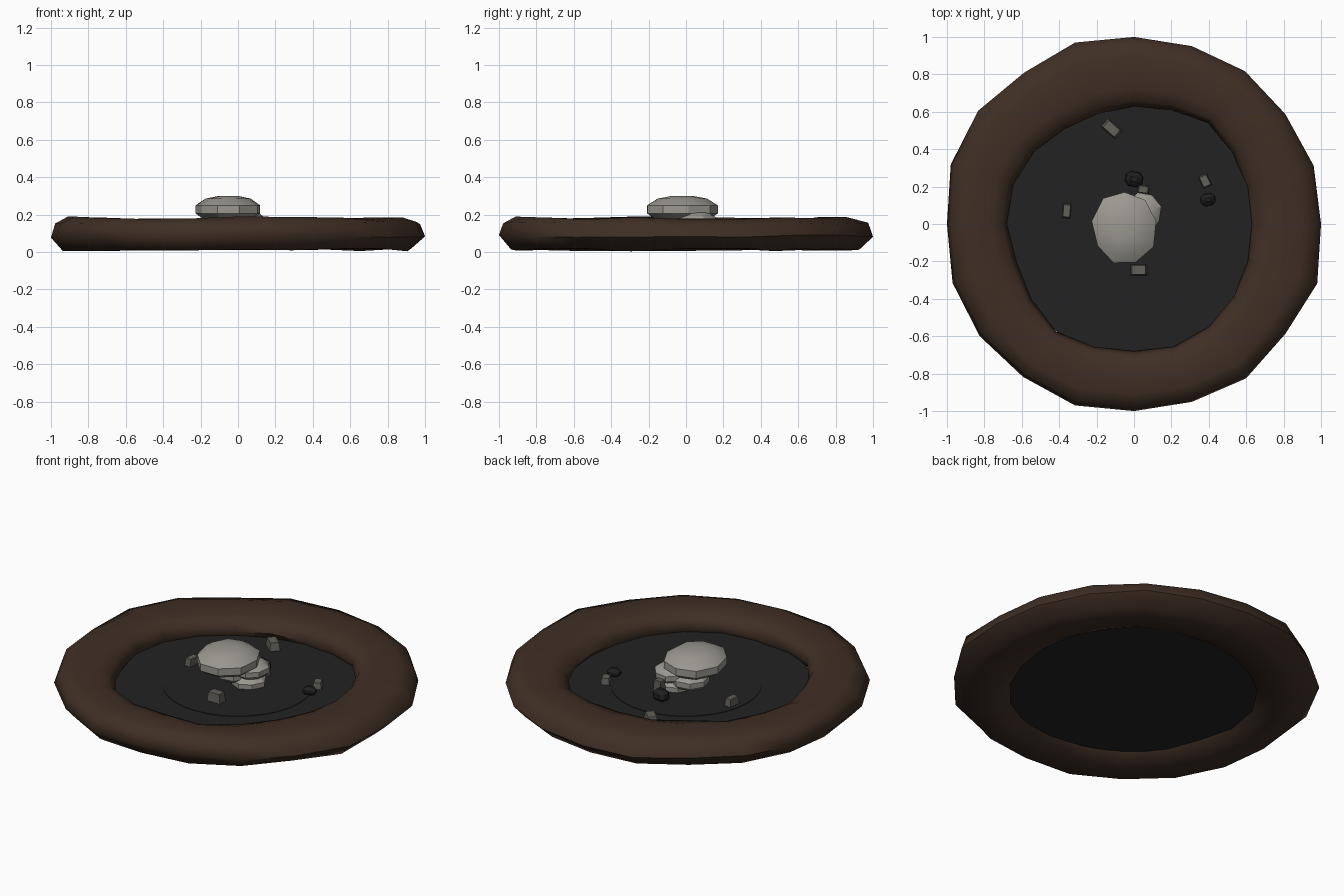
import bpy, bmesh, math, random
from mathutils import Matrix

random.seed(4)
if "Cube" in bpy.data.objects:
    bpy.data.objects.remove(bpy.data.objects["Cube"], do_unlink=True)


def material(name, r, g, b):
    m = bpy.data.materials.new(name)
    m.use_nodes = True
    m.diffuse_color = (r, g, b, 1)
    m.node_tree.nodes["Principled BSDF"].inputs["Base Color"].default_value = (r, g, b, 1)
    return m


earth = material("dark earth", .05, .028, .018)
ash = material("charcoal ash", .016, .016, .016)
pale = material("pale stone", .33, .315, .28)
grey = material("grey stone", .12, .115, .1)
coal = material("black coal", .014, .014, .014)


def add_object(name, bm, mat, angle):
    bmesh.ops.recalc_face_normals(bm, faces=bm.faces)
    mesh = bpy.data.meshes.new(name)
    bm.to_mesh(mesh)
    bm.free()
    mesh.materials.append(mat)
    obj = bpy.data.objects.new(name, mesh)
    bpy.context.collection.objects.link(obj)
    bpy.ops.object.select_all(action='DESELECT')
    obj.select_set(True)
    bpy.context.view_layer.objects.active = obj
    bpy.ops.object.shade_smooth_by_angle(angle=math.radians(angle))
    return obj


def bridge(bm, a, b):
    """Join two closed loops of vertices with quads."""
    n = len(a)
    for i in range(n):
        j = (i + 1) % n
        bm.faces.new((a[i], a[j], b[j], b[i]))


# Uneven earth ring: one cross-section swept round, with inner and outer radii in percent
def earth_ring():
    outer = [100, 101, 100, 101, 100, 100, 102, 100, 103, 103,
             100, 102, 102, 101, 102, 100, 100, 102, 100, 103]
    inner = [63, 64, 65, 67, 64, 63, 62, 63, 66, 68,
             68, 66, 68, 71, 69, 68, 69, 68, 66, 64]
    section = [(0, .1), (.08, .155), (.28, .18), (.72, .182), (.93, .155),
               (1, .085), (.8, .012), (.45, .012), (.1, .04)]
    bm = bmesh.new()
    loops = []
    for k, (ro, ri) in enumerate(zip(outer, inner)):
        a = math.tau * k / len(outer)
        loop = []
        for t, z in section:
            r = (ri + (ro - ri) * t) / 100
            dz = random.uniform(-.008, .008)
            loop.append(bm.verts.new((r * math.cos(a), r * math.sin(a), max(0, z + dz))))
        loops.append(loop)
    for k, loop in enumerate(loops):
        bridge(bm, loop, loops[(k + 1) % len(loops)])
    return add_object("earth_ring", bm, earth, 60)


# Round plate, used for the ash bed
def disc(name, radius, bottom, top, mat):
    bm = bmesh.new()
    bmesh.ops.create_cone(bm, cap_ends=True, segments=32, radius1=radius, radius2=radius,
                          depth=top - bottom,
                          matrix=Matrix.Translation((0, 0, (top + bottom) / 2)))
    return add_object(name, bm, mat, 30)


# Flat rounded stone: bevelled sides and a low crown
def stone(name, x, y, z, rx, ry, height, sides=9, turn=0.0):
    profile = [(.8, 0), (1, .22), (1, .58), (.7, .88), (.3, 1)]
    bm = bmesh.new()
    spread = [random.uniform(.95, 1.04) for _ in range(sides)]
    loops = []
    for r, h in profile:
        loops.append([bm.verts.new((x + rx * r * s * math.cos(turn + math.tau * i / sides),
                                    y + ry * r * s * math.sin(turn + math.tau * i / sides),
                                    z + h * height)) for i, s in enumerate(spread)])
    for a, b in zip(loops, loops[1:]):
        bridge(bm, a, b)
    bm.faces.new(loops[0])
    bm.faces.new(loops[-1])
    return add_object(name, bm, pale, 28)


# Small chip: a tapered, turned block
def chip(name, x, y, w, d, h, turn, mat, z=.07):
    bm = bmesh.new()
    bmesh.ops.create_cube(bm, size=1)
    for v in bm.verts:
        taper = .8 if v.co.z > 0 else 1
        v.co.x *= w * taper
        v.co.y *= d * taper
        v.co.z = (v.co.z + .5) * h
    if mat is coal:
        bmesh.ops.bevel(bm, geom=list(bm.edges), offset=w * .22, segments=1, affect='EDGES')
    bm.transform(Matrix.Translation((x, y, z)) @ Matrix.Rotation(math.radians(turn), 4, 'Z'))
    return add_object(name, bm, mat, 25)


earth_ring()
disc("ash_bed", .71, .05, .073, ash)
disc("ash_mound", .42, .07, .076, ash)

# Stacked stones
stone("bottom_stone", .04, .05, .06, .1, .1, .08, 8)
stone("middle_stone", .05, .06, .13, .1, .11, .085, 8, .3)
stone("back_stone", -.05, .03, .1, .11, .11, .09, 8, .6)
stone("top_stone", -.05, -.02, .18, .175, .2, .12, 9, math.pi / 2)

# Scattered chips and coals
chip("north_chip", -.12, .51, .1, .06, .05, -42, grey)
chip("east_chip", .38, .23, .05, .07, .04, 25, grey)
chip("west_chip", -.36, .07, .045, .08, .05, -5, grey)
chip("south_chip", .025, -.245, .09, .06, .06, 0, grey)
chip("pile_chip", .05, .185, .06, .045, .09, -8, grey)
chip("east_coal", .395, .13, .085, .07, .05, 10, coal)
chip("north_coal", 0, .24, .1, .085, .07, -10, coal)
